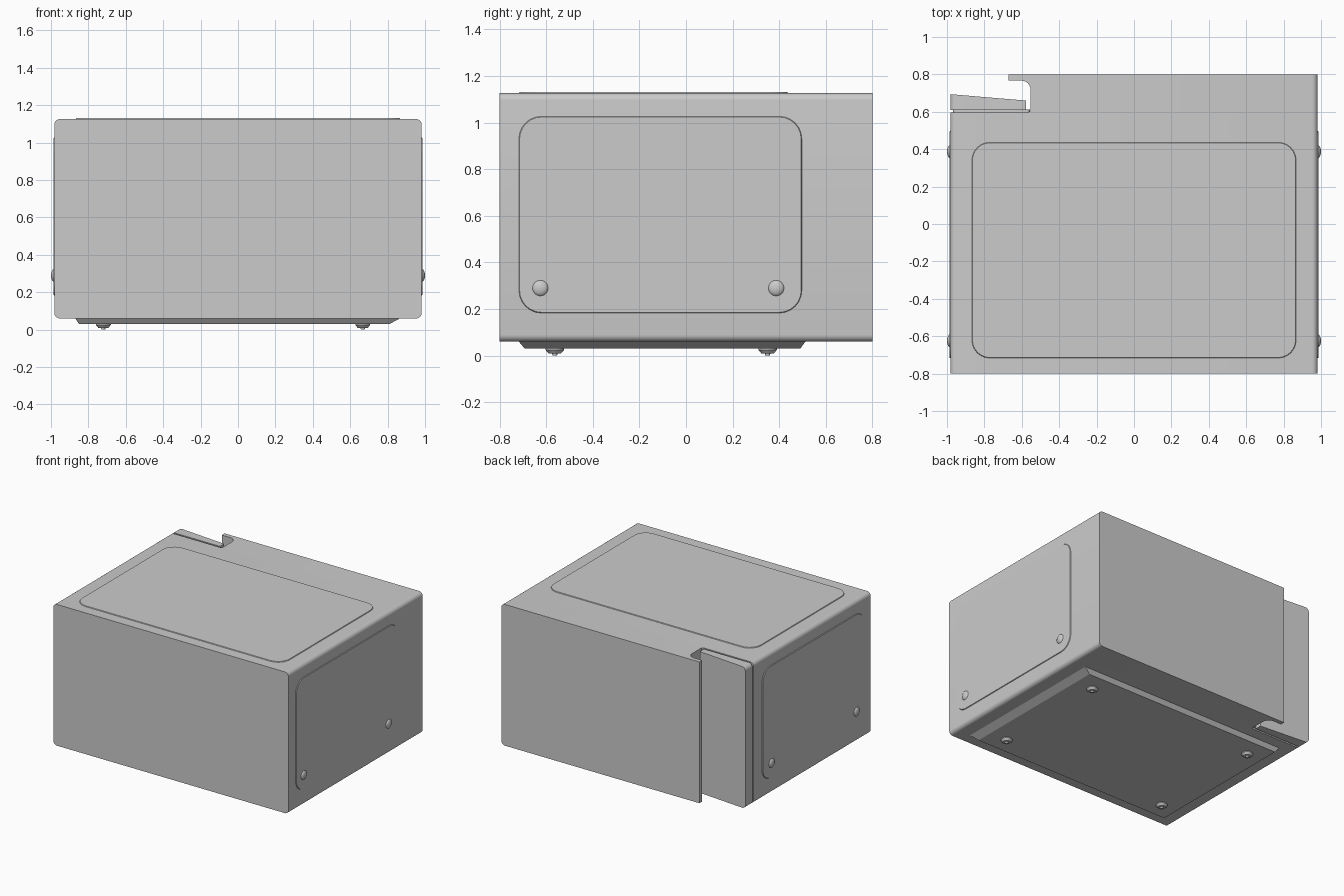
import bpy, bmesh
from math import sin, cos, pi, radians
from mathutils import Vector

if "Cube" in bpy.data.objects:
    bpy.data.objects.remove(bpy.data.objects["Cube"])

Z0, Z1, W = 0.06, 1.126, 0.982

# maps (u, v, depth) to world for an extrusion along each axis
MAP = {'x': lambda u, v, d: (d, u, v),
       'y': lambda u, v, d: (u, d, v),
       'z': lambda u, v, d: (u, v, d)}


def finish(name, bm):
    bmesh.ops.recalc_face_normals(bm, faces=bm.faces[:])
    me = bpy.data.meshes.new(name)
    bm.to_mesh(me)
    bm.free()
    ob = bpy.data.objects.new(name, me)
    bpy.context.collection.objects.link(ob)
    bpy.ops.object.select_all(action='DESELECT')
    ob.select_set(True)
    bpy.context.view_layer.objects.active = ob
    bpy.ops.object.shade_smooth_by_angle(angle=radians(28))
    return ob


def loft(name, axis, sections, round_x=None):
    """Skin closed outlines given as (points, depth); optionally round the corners at x = round_x."""
    bm = bmesh.new()
    rings = [[bm.verts.new(MAP[axis](u, v, d)) for u, v in pts] for pts, d in sections]
    n = len(rings[0])
    for a, b in zip(rings, rings[1:]):
        for i in range(n):
            bm.faces.new((a[i], a[(i + 1) % n], b[(i + 1) % n], b[i]))
    bm.faces.new(rings[0])
    bm.faces.new(rings[-1])
    if round_x is not None:
        edges = [e for e in bm.edges
                 if all(abs(v.co.x - round_x) < 1e-4 for v in e.verts)
                 and abs(e.verts[0].co.z - e.verts[1].co.z) < 1e-4]
        bmesh.ops.bevel(bm, geom=edges, offset=0.03, segments=6, profile=0.5, affect='EDGES')
    return finish(name, bm)


def arc(cx, cy, r, a0, a1, n=6):
    return [(cx + r * cos(a0 + (a1 - a0) * i / n), cy + r * sin(a0 + (a1 - a0) * i / n))
            for i in range(n + 1)]


def rounded_rect(u0, u1, v0, v1, r):
    corners = ((u1 - r, v1 - r), (u0 + r, v1 - r), (u0 + r, v0 + r), (u1 - r, v0 + r))
    return [p for i, (cx, cy) in enumerate(corners)
            for p in arc(cx, cy, r, i * pi / 2, (i + 1) * pi / 2)]


def embossed(name, axis, box, base, top, r=0.1, slope=0.006):
    u0, u1, v0, v1 = box
    outer = rounded_rect(u0, u1, v0, v1, r)
    inner = rounded_rect(u0 + slope, u1 - slope, v0 + slope, v1 - slope, r - slope)
    return loft(name, axis, [(outer, base), (inner, top)])


# Main casing
casing = rounded_rect(-W, W, Z0, Z1, 0.03)
loft("casing", 'y', [(casing, -0.8), (casing, 0.597)])

# Door with hooked pull edge
door = [(W, 0.597), (-0.565, 0.597), (-0.553, 0.605)]
door += arc(-0.603, 0.717, 0.05, 0, pi / 2)
door += [(-0.672, 0.767), (-0.672, 0.8), (W, 0.8)]
loft("door", 'z', [(door, Z0), (door, Z1)], round_x=W)

# Slanted control panel and the recessed strip behind it
panel = [(-W, 0.61), (-0.577, 0.61), (-0.577, 0.66), (-W, 0.694)]
loft("control_panel", 'z', [(panel, Z0), (panel, Z1)], round_x=-W)
strip = rounded_rect(-W + 0.015, -0.555, Z0 + 0.012, Z1 - 0.012, 0.02)
loft("panel_backing", 'y', [(strip, 0.59), (strip, 0.612)])

# Shallow pressed panels on top and both sides
embossed("top_pressing", 'z', (-0.87, 0.87, -0.72, 0.44), Z1 - 0.005, Z1 + 0.005)
for s, side in ((-1, "left"), (1, "right")):
    embossed(side + "_pressing", 'x', (-0.72, 0.5, 0.18, 1.03), s * (W - 0.005), s * (W + 0.005))

    # Domed side buttons
    for y, end in ((-0.625, "front"), (0.387, "rear")):
        bm = bmesh.new()
        bmesh.ops.create_uvsphere(bm, u_segments=24, v_segments=12, radius=1)
        for v in bm.verts:
            v.co = Vector((s * 0.982 + v.co.z * 0.018, y + v.co.x * 0.035, 0.29 + v.co.y * 0.035))
        finish(f"{side}_{end}_button", bm)

# Tapered base pan
loft("base_pan", 'z', [
    ([(-0.872, -0.72), (0.872, -0.72), (0.872, 0.515), (-0.872, 0.515)], Z0 + 0.004),
    ([(-0.85, -0.692), (0.81, -0.692), (0.81, 0.49), (-0.85, 0.49)], 0.03)])

# Feet with a small central nub
for x in (-0.72, 0.667):
    for y in (-0.563, 0.35):
        rings = [(0.04, 0.034), (0.04, 0.025), (0.027, 0.01), (0.012, 0.01), (0.01, 0.0)]
        loft("foot", 'z', [(arc(x, y, r, 0, 2 * pi * 23 / 24, 23), z) for r, z in rings])
